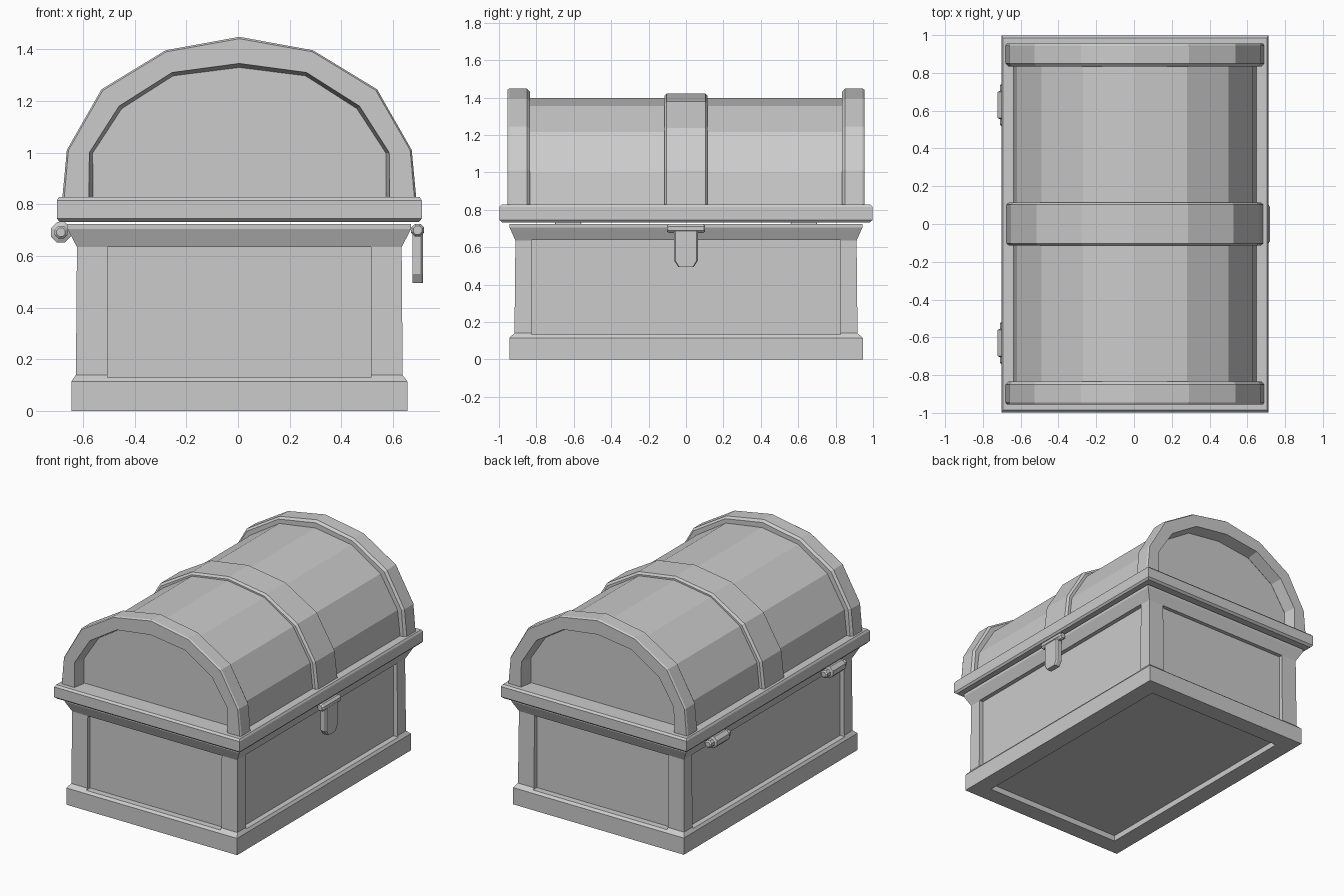
import bpy, bmesh, math
from mathutils import Matrix

if "Cube" in bpy.data.objects:
    bpy.data.objects.remove(bpy.data.objects["Cube"])

CX = 0.005  # the chest sits a touch right of the hinge/latch midpoint


def make(name, verts, faces):
    me = bpy.data.meshes.new(name)
    bm = bmesh.new()
    vs = [bm.verts.new(v) for v in verts]
    for f in faces:
        bm.faces.new([vs[i] for i in f])
    bmesh.ops.recalc_face_normals(bm, faces=bm.faces[:])
    bm.to_mesh(me)
    bm.free()
    ob = bpy.data.objects.new(name, me)
    bpy.context.collection.objects.link(ob)
    return ob


def skin(name, rings):
    """Closed solid through equal-length rings, capped at both ends."""
    n = len(rings[0])
    verts = [p for r in rings for p in r]
    faces = [(k * n + i, k * n + (i + 1) % n, (k + 1) * n + (i + 1) % n, (k + 1) * n + i)
             for k in range(len(rings) - 1) for i in range(n)]
    faces += [tuple(range(n)), tuple(range(len(verts) - n, len(verts)))]
    return make(name, verts, faces)


def stack(name, levels):
    """Rectangular tiers given as (half x, half y, z)."""
    return skin(name, [[(CX + sx * hx, sy * hy, z) for sx, sy in
                        ((-1, -1), (1, -1), (1, 1), (-1, 1))] for hx, hy, z in levels])


def full(half):
    """Mirror a half arch (foot to crown) into a whole one."""
    return half + [(-x, z) for x, z in reversed(half[:-1])]


def arch(name, outer, inner, section):
    """Sweep a section of (0 inner..1 outer, y) along an arch."""
    return skin(name, [[(CX + a[0] + (b[0] - a[0]) * s, y, a[1] + (b[1] - a[1]) * s)
                        for s, y in section] for b, a in zip(full(outer), full(inner))])


def turned(name, x, y, z, profile, sides):
    """Round part along y from (radius, y offset) stations."""
    return skin(name, [[(x + r * math.cos(2 * math.pi * (i + .5) / sides), y + d,
                         z + r * math.sin(2 * math.pi * (i + .5) / sides))
                        for i in range(sides)] for r, d in profile])


def cut(target, name, center, size):
    bm = bmesh.new()
    bmesh.ops.create_cube(bm, size=1, matrix=Matrix.Translation(center) @ Matrix.Diagonal((*size, 1)))
    me = bpy.data.meshes.new(name)
    bm.to_mesh(me)
    bm.free()
    ob = bpy.data.objects.new(name, me)
    bpy.context.collection.objects.link(ob)
    ob.hide_render = True
    ob.display_type = 'WIRE'
    mod = target.modifiers.new(name, 'BOOLEAN')
    mod.operation = 'DIFFERENCE'
    mod.solver = 'EXACT'
    mod.object = ob


# Chest body: plinth, straight walls, flared top
body = stack("chest_body", [(.65, .945, 0), (.65, .945, .115), (.632, .917, .14),
                            (.628, .912, .635), (.665, .943, .705), (.665, .943, .724)])

# Recessed wall panels and underside
for s, side in ((-1, "a"), (1, "b")):
    cut(body, "end_panel_cutter_" + side, (CX, s * 0.985, .382), (1.02, .2, .505))
    cut(body, "long_panel_cutter_" + side, (CX + s * .70, 0, .385), (.2, 1.65, .505))
cut(body, "underside_cutter", (CX, 0, -.03), (1.06, 1.65, .14))

# Lid rim
stack("lid_rim", [(.695, .982, .732), (.706, .997, .745), (.706, .997, .815), (.698, .985, .828)])

# Lid barrel; its ends form the recessed end panels
barrel = [(.645, .82), (.625, 1.0), (.495, 1.215), (.275, 1.355), (0, 1.397)]
skin("lid_barrel", [[(CX + x, y, z) for x, z in full(barrel)] for y in (-.865, .865)])

# Arched end bands
outer = [(.685, .82), (.667, 1.01), (.533, 1.245), (.285, 1.396), (0, 1.448)]
inner = [(.582, .82), (.58, 1.0), (.465, 1.18), (.26, 1.31), (0, 1.345)]
for s, side in ((-1, "front"), (1, "back")):
    arch(side + "_lid_band", outer, inner,
         [(0, s * .955), (.93, s * .955), (1, s * .945), (1, s * .85),
          (.85, s * .835), (.2, s * .835), (-.15, s * .87)])

# Middle strap
strap = [(.68, .82), (.657, 1.01), (.522, 1.236), (.282, 1.378), (0, 1.421)]
under = [(.62, .82), (.6, 1.0), (.475, 1.19), (.265, 1.325), (0, 1.37)]
arch("middle_lid_band", strap, under,
     [(0, -.115), (.75, -.115), (1, -.103), (1, .103), (.75, .115), (0, .115)])

# Latch: pivot bar and hanging tongue
turned("latch_pivot", .695, 0, .70, [(.018, -.102), (.027, -.09), (.027, .09), (.018, .102)], 8)
tongue = [(-.065, .70), (-.065, .53), (-.042, .495), (.042, .495), (.065, .53), (.065, .70)]
skin("latch_tongue", [[(x, y * k, z) for y, z in tongue]
                      for x, k in ((.675, 1), (.708, 1), (.716, .88))])

# Hinges: thick knuckle with pin ends
for s, side in ((-1, "front"), (1, "back")):
    turned(side + "_hinge", -.685, s * .63, .692,
           [(.018, -.112), (.027, -.104), (.027, -.075), (.042, -.068), (.042, .068),
            (.027, .075), (.027, .104), (.018, .112)], 8)
